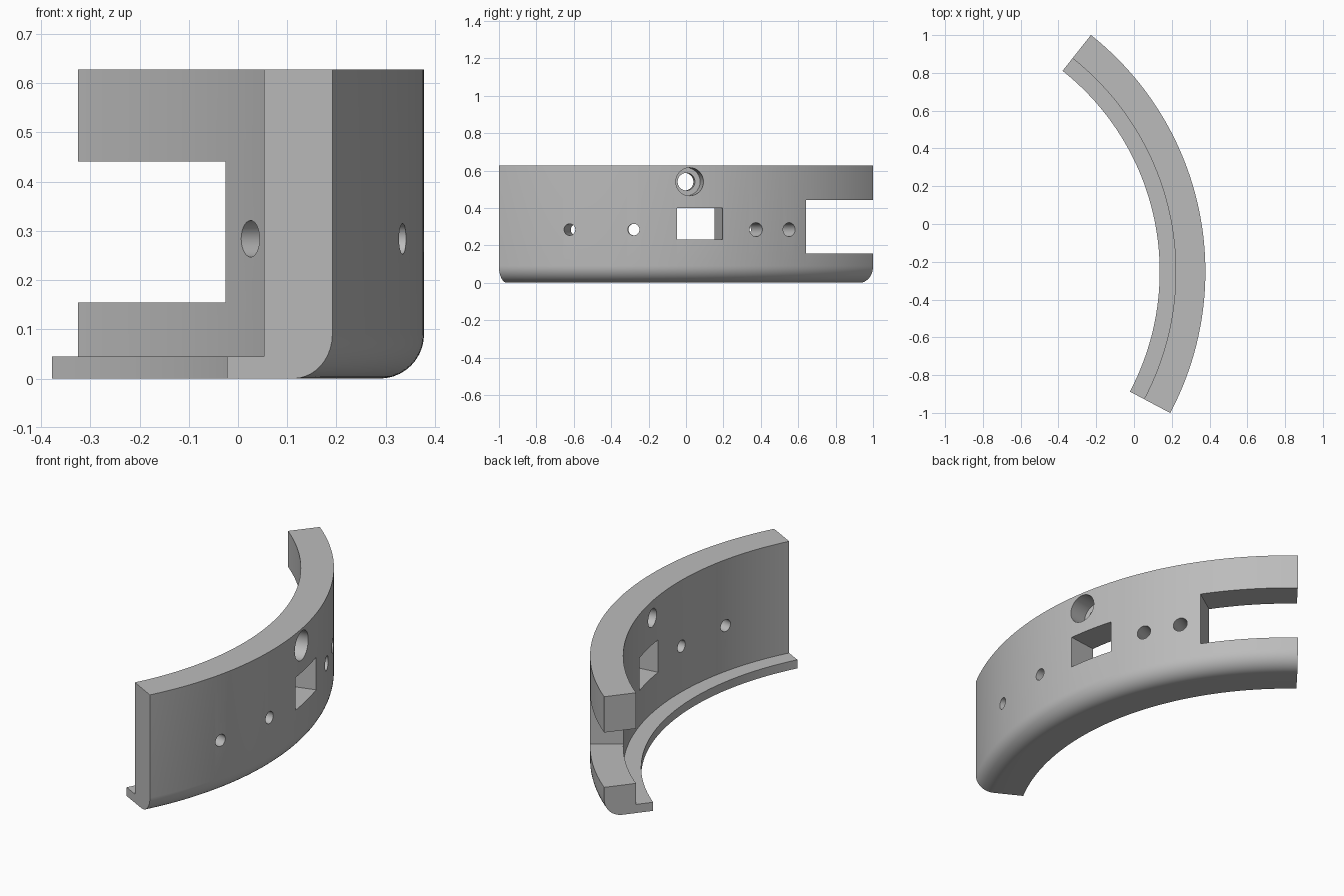
import bpy, bmesh
from math import sin, cos, radians, pi
from mathutils import Matrix, Vector

cube = bpy.data.objects.get("Cube")
if cube:
    bpy.data.objects.remove(cube, do_unlink=True)

# Arc centre, radii and heights
CX, CY = -1.219, -0.252
R_OUT, R_WALL, R_LEDGE = 1.597, 1.44, 1.355
HEIGHT, LEDGE, FILLET = 0.628, 0.045, 0.09
START, END = -27.95, 51.65

grey = bpy.data.materials.new("plain grey")
grey.use_nodes = True
grey.diffuse_color = (0.5, 0.5, 0.5, 1)
grey.node_tree.nodes["Principled BSDF"].inputs["Base Color"].default_value = (0.5, 0.5, 0.5, 1)


def to_object(name, bm):
    bmesh.ops.recalc_face_normals(bm, faces=bm.faces)
    mesh = bpy.data.meshes.new(name)
    bm.to_mesh(mesh)
    bm.free()
    mesh.materials.append(grey)
    obj = bpy.data.objects.new(name, mesh)
    bpy.context.collection.objects.link(obj)
    return obj


def sector(name, profile, a0, a1, steps):
    """Sweep a closed (radius, height) profile around the arc centre."""
    bm = bmesh.new()
    rings = []
    for i in range(steps + 1):
        a = radians(a0 + (a1 - a0) * i / steps)
        rings.append([bm.verts.new((CX + r * cos(a), CY + r * sin(a), z)) for r, z in profile])
    n = len(profile)
    for p, q in zip(rings, rings[1:]):
        for k in range(n):
            m = (k + 1) % n
            bm.faces.new((p[k], p[m], q[m], q[k]))
    bm.faces.new(rings[0])
    bm.faces.new(rings[-1])
    return to_object(name, bm)


def radial_pin(name, angle, z, radius, r0, r1=1.7):
    """Cylinder lying along a radius of the arc."""
    d = Vector((cos(radians(angle)), sin(radians(angle)), 0))
    mid = Vector((CX, CY, z)) + d * (r0 + r1) / 2
    turn = d.to_track_quat('Z', 'Y').to_matrix().to_4x4()
    bm = bmesh.new()
    bmesh.ops.create_cone(bm, cap_ends=True, segments=40, radius1=radius, radius2=radius,
                          depth=r1 - r0, matrix=Matrix.Translation(mid) @ turn)
    return to_object(name, bm)


def block(z0, z1):
    return [(1.39, z0), (1.7, z0), (1.7, z1), (1.39, z1)]


# Curved wall with inner ledge and rounded outer bottom edge
profile = [(R_LEDGE, 0)]
for i in range(11):
    t = pi / 2 * i / 10
    profile.append((R_OUT - FILLET + FILLET * sin(t), FILLET - FILLET * cos(t)))
profile += [(R_OUT, HEIGHT), (R_WALL, HEIGHT), (R_WALL, LEDGE), (R_LEDGE, LEDGE)]
wall = sector("curved_wall", profile, START, END, 90)

# Openings: end slot, window, counterbored hole, small holes
cutters = [
    sector("end_slot_cutter", block(0.155, 0.441), 34.0, END + 3, 12),
    sector("window_cutter", block(0.23, 0.40), 7.3, 16.3, 6),
    radial_pin("large_hole_cutter", 9.8, 0.54, 0.047, 1.38),
    radial_pin("counterbore_cutter", 9.8, 0.54, 0.075, 1.49),
]
for angle, radius in ((-13.4, 0.031), (-1.0, 0.031), (23.1, 0.037), (30.2, 0.037)):
    cutters.append(radial_pin("small_hole_cutter", angle, 0.284, radius, 1.38))

bpy.ops.object.select_all(action='DESELECT')
bpy.context.view_layer.objects.active = wall
wall.select_set(True)
for cutter in cutters:
    cutter.hide_render = True
    mod = wall.modifiers.new("cut", 'BOOLEAN')
    mod.operation = 'DIFFERENCE'
    mod.solver = 'EXACT'
    mod.object = cutter
    bpy.ops.object.modifier_apply(modifier=mod.name)
    bpy.data.objects.remove(cutter, do_unlink=True)

bpy.ops.object.shade_smooth_by_angle(angle=radians(30))
